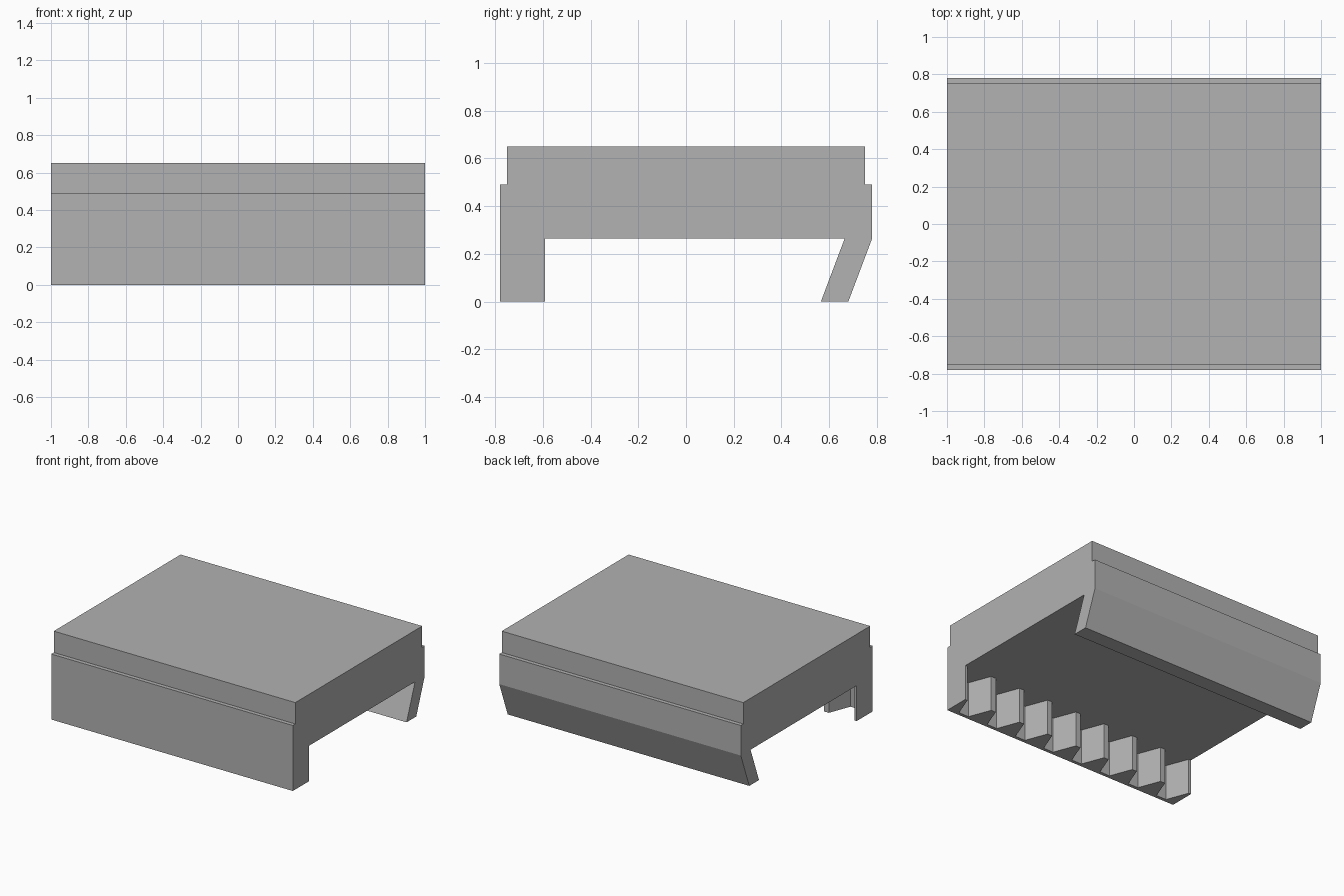
import bpy, bmesh
from mathutils import Vector

cube = bpy.data.objects.get("Cube")
if cube:
    bpy.data.objects.remove(cube, do_unlink=True)

GREY = (0.445, 0.445, 0.445, 1)
mat = bpy.data.materials.new("plain grey")
mat.diffuse_color = GREY
mat.use_nodes = True
mat.node_tree.nodes["Principled BSDF"].inputs["Base Color"].default_value = GREY

UNDERSIDE = 0.265


def extrude_outline(name, outline, direction, open_end=False):
    """Extrude a flat outline; the far cap can be left off where it joins another part."""
    bm = bmesh.new()
    face = bm.faces.new([bm.verts.new(p) for p in outline])
    result = bmesh.ops.extrude_face_region(bm, geom=[face], use_keep_orig=True)
    verts = [g for g in result["geom"] if isinstance(g, bmesh.types.BMVert)]
    caps = [g for g in result["geom"] if isinstance(g, bmesh.types.BMFace)]
    bmesh.ops.translate(bm, verts=verts, vec=Vector(direction))
    bmesh.ops.recalc_face_normals(bm, faces=bm.faces)
    if open_end:
        bmesh.ops.delete(bm, geom=caps, context="FACES_ONLY")
    mesh = bpy.data.meshes.new(name)
    bm.to_mesh(mesh)
    bm.free()
    mesh.materials.append(mat)
    obj = bpy.data.objects.new(name, mesh)
    bpy.context.collection.objects.link(obj)
    return obj


# Stepped block with the slanted rear lip, one profile along x
profile = [(-0.78, UNDERSIDE), (-0.78, 0.49), (-0.75, 0.49), (-0.75, 0.65),
           (0.75, 0.65), (0.75, 0.49), (0.78, 0.49), (0.78, UNDERSIDE),
           (0.68, 0), (0.565, 0), (0.665, UNDERSIDE)]
extrude_outline("body_with_rear_lip", [(-1, y, z) for y, z in profile], (2, 0, 0))

# Front wall with trapezoid teeth on its inner side
TEETH, PITCH = 8, 0.25
TIP, ROOT = 0.02, 0.083
Y_TIP, Y_ROOT = -0.59, -0.755
rack = [(1, -0.78), (-1, -0.78), (-1, Y_TIP)]
for i in range(TEETH):
    x = -1 + i * PITCH
    rack += [(x + TIP, Y_TIP), (x + ROOT, Y_ROOT),
             (x + PITCH - ROOT, Y_ROOT), (x + PITCH - TIP, Y_TIP)]
rack.append((1, Y_TIP))
extrude_outline("front_toothed_wall", [(x, y, 0) for x, y in rack],
                (0, 0, UNDERSIDE), open_end=True)
